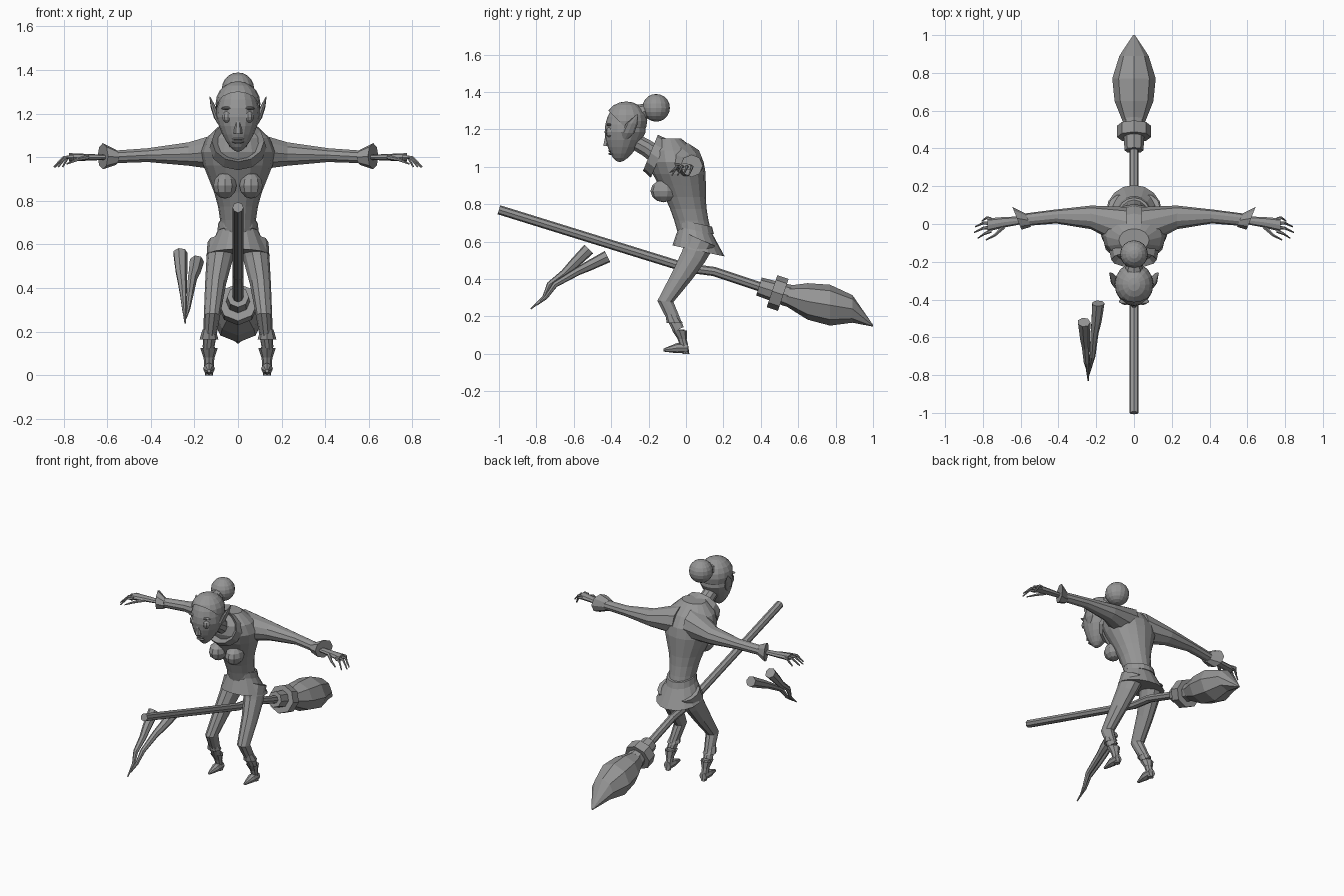
import bpy, bmesh
from math import sin, cos, pi, tau
from mathutils import Vector, Matrix

default_cube = bpy.data.objects.get("Cube")
if default_cube:
    bpy.data.objects.remove(default_cube)

grey = bpy.data.materials.new("plain grey")
grey.use_nodes = True
grey.diffuse_color = (.3, .3, .3, 1)
grey.node_tree.nodes["Principled BSDF"].inputs["Base Color"].default_value = grey.diffuse_color

X, Y, Z = Matrix.Identity(3)


def finish(name, bm):
    bmesh.ops.recalc_face_normals(bm, faces=bm.faces)
    mesh = bpy.data.meshes.new(name)
    bm.to_mesh(mesh)
    bm.free()
    mesh.materials.append(grey)
    part = bpy.data.objects.new(name, mesh)
    bpy.context.collection.objects.link(part)
    return part


def skin(name, rings):
    """Join rings of points into a closed, flat-shaded surface."""
    bm = bmesh.new()
    loops = [[bm.verts.new(point) for point in ring] for ring in rings]
    for low, high in zip(loops, loops[1:]):
        for k in range(len(low)):
            bm.faces.new((low[k - 1], low[k], high[k], high[k - 1]))
    bm.faces.new(loops[0])
    bm.faces.new(loops[-1])
    return finish(name, bm)


def oval(centre, across, along, sides):
    angles = [tau * k / sides for k in range(sides)]
    return [centre + across * cos(a) + along * sin(a) for a in angles]


def limb(name, profile, start, end, swell=0, x=(0, 0), across=X, along=None,
         squash=1, sides=8, mirror=1):
    """Sweep an oval along a side profile of (y, z) points.

    x runs evenly between two values; the radius runs from start to end
    and swells in the middle. Without along, rings stand square to the path.
    """
    last = len(profile) - 1
    path = [Vector((x[0] + (x[1] - x[0]) * i / last, y, z))
            for i, (y, z) in enumerate(profile)]
    rings = []
    for i, centre in enumerate(path):
        t = i / last
        radius = start + (end - start) * t + swell * sin(pi * t)
        heading = path[min(i + 1, last)] - path[max(i - 1, 0)]
        second = along or heading.cross(across).normalized()
        ring = oval(centre, across * radius, second * radius * squash, sides)
        rings.append([Vector((p.x * mirror, p.y, p.z)) for p in ring])
    return skin(name, rings)


def ball(name, centre, radii, segments=10, rows=6):
    bm = bmesh.new()
    place = Matrix.Translation(centre) @ Matrix.Diagonal((*radii, 1))
    bmesh.ops.create_uvsphere(bm, u_segments=segments, v_segments=rows, radius=1, matrix=place)
    return finish(name, bm)


# Broom
limb("broom_handle", [(-1, .77), (0, .46), (.15, .44), (.45, .34)], .025, .025)
limb("broom_sleeve", [(.39, .36), (.55, .31)], .05, .06)
limb("broom_ring", [(.46, .335), (.52, .315)], .09, .09)
limb("broom_bristles", [(.53, .31), (.65, .28), (.77, .26), (.89, .24), (1, .15)],
     .055, .005, swell=.085, along=Z, squash=.95)


# Torso: narrow waist, wide chest, leaning forward
def torso_ring(t):
    swell = sin(pi * t ** 2.3)
    centre = Vector((0, .045 - .13 * t, .65 + t / 2))
    depth = .09 + .06 * swell - .03 * t ** 8
    return oval(centre, X * (.08 + .09 * swell), Y * depth, sides=16)


skin("torso", [torso_ring(i / 8) for i in range(9)])

# Belt, flared tunic hem and collar, all tilted
hem_tilt = Vector((0, .95, -.2))
limb("belt", [(.05, .66), (.045, .7)], .095, .09, along=hem_tilt, squash=1.1, sides=16)
limb("tunic_hem", [(.05, .67), (.067, .55)], .09, .147, along=hem_tilt, sides=16)
limb("collar", [(-.145, 1.045), (-.19, 1.075), (-.155, 1.055)], .13, .08, swell=.015,
     along=Vector((0, .33, .8)), sides=12)

# Head: an ellipsoid drawn in and forward towards the chin
limb("neck", [(-.13, 1.04), (-.21, 1.1), (-.3, 1.15)], .05, .045, sides=10)
brow_line = Vector((0, -.325, 1.185))
head = ball("head", brow_line, (.1, .11, .16), segments=16, rows=12)
for vert in head.data.vertices:
    drop = max(0, brow_line.z - vert.co.z) / .16
    offset = (vert.co - brow_line) * (1 - .35 * drop)
    vert.co.x = offset.x
    vert.co.y = brow_line.y + offset.y - .03 * drop

# Face
limb("nose", [(-.42, 1.18), (-.425, 1.11)], .01, .02, along=Y, sides=6)
for part, height in (("upper_lip", 1.085), ("lower_lip", 1.07)):
    ball(part, (0, -.4, height), (.03, .015, .007))

# Hair shell trimmed along a sloping hairline, with a tied bun
hair = ball("hair_cap", (0, -.32, 1.245), (.103, .113, .104), segments=16, rows=10)
bm = bmesh.new()
bm.from_mesh(hair.data)
bmesh.ops.bisect_plane(bm, geom=bm.verts[:] + bm.edges[:] + bm.faces[:],
                       plane_co=(0, -.4, 1.285), plane_no=Y + Z, clear_inner=True)
bm.to_mesh(hair.data)
bm.free()
limb("hair_tie", [(-.25, 1.285), (-.2, 1.305)], .05, .035)
ball("hair_bun", (0, -.16, 1.315), (.074, .074, .074), segments=16, rows=10)

for side, mirror in (("left", 1), ("right", -1)):
    # Face and chest
    ball(side + "_eye", (mirror * .046, -.4, 1.185), (.028, .03, .03))
    ball(side + "_brow", (mirror * .045, -.41, 1.225), (.035, .015, .008))
    ball(side + "_bust", (mirror * .06, -.12, .87), (.056, .07, .06))
    limb(side + "_ear", [(-.33, 1.14), (-.31, 1.18), (-.29, 1.23), (-.26, 1.28)], .01, .003,
         swell=.03, x=(.08, .13), across=X * .4, along=Y, mirror=mirror)

    # Arm, sleeve cuff and hand
    limb(side + "_arm", [(-.02, 1.03), (.035, 1.015), (.04, 1.01), (.02, 1)], .11, .033,
         swell=-.025, x=(.04, .6), across=Y, along=Z, squash=.9, sides=10, mirror=mirror)
    limb(side + "_sleeve_cuff", [(.02, 1), (.03, 1.005)], .035, .06, x=(.56, .62),
         across=Y + X * .4, along=Z, mirror=mirror)
    limb(side + "_palm", [(.02, 1), (.01, 1), (-.005, 1)], .02, .035, x=(.59, .775),
         across=Y, along=Z, squash=.55, mirror=mirror)
    for finger, reach in enumerate((.05, .085, .09, .07)):
        y = .024 - .02 * finger
        limb(side + "_finger", [(y, 1), (y * 1.4, 1), (y * 1.5 - .02, .955)], .011, .004,
             x=(.755, .755 + reach), across=Y, sides=6, mirror=mirror)
    limb(side + "_thumb", [(-.015, 1), (-.06, .99), (-.085, .97)], .012, .004,
         x=(.69, .785), across=Z, sides=6, mirror=mirror)

    # Leg, flared trouser cuff and pointed boot
    limb(side + "_leg", [(.08, .61), (.04, .52), (-.02, .42), (-.11, .28), (-.04, .13)],
         .07, .027, x=(.07, .135), squash=1.2, sides=10, mirror=mirror)
    ankle = (.133, .133)
    limb(side + "_trouser_cuff", [(-.08, .21), (-.06, .165), (-.06, .175)], .03, .026,
         swell=.015, x=ankle, along=Y, mirror=mirror)
    limb(side + "_boot_cuff", [(-.02, .08), (-.035, .125), (-.035, .115)], .025, .025,
         swell=.015, x=ankle, along=Y, mirror=mirror)
    limb(side + "_boot_shaft", [(-.035, .13), (-.01, .04), (0, 0)], .027, .018,
         x=ankle, along=Y, mirror=mirror)
    limb(side + "_boot_toe", [(.01, .03), (-.05, .03), (-.12, .02)], .026, .008,
         swell=.01, x=ankle, along=Z, mirror=mirror)

# Two loose gnarled twigs beside the handle
limb("outer_twig", [(-.52, .56), (-.6, .48), (-.65, .43), (-.73, .37), (-.76, .3), (-.83, .24)],
     .034, .004, x=(-.265, -.242), sides=7)
limb("inner_twig", [(-.42, .52), (-.52, .47), (-.58, .44), (-.7, .37), (-.75, .3), (-.8, .26)],
     .034, .004, x=(-.19, -.24), sides=7)
